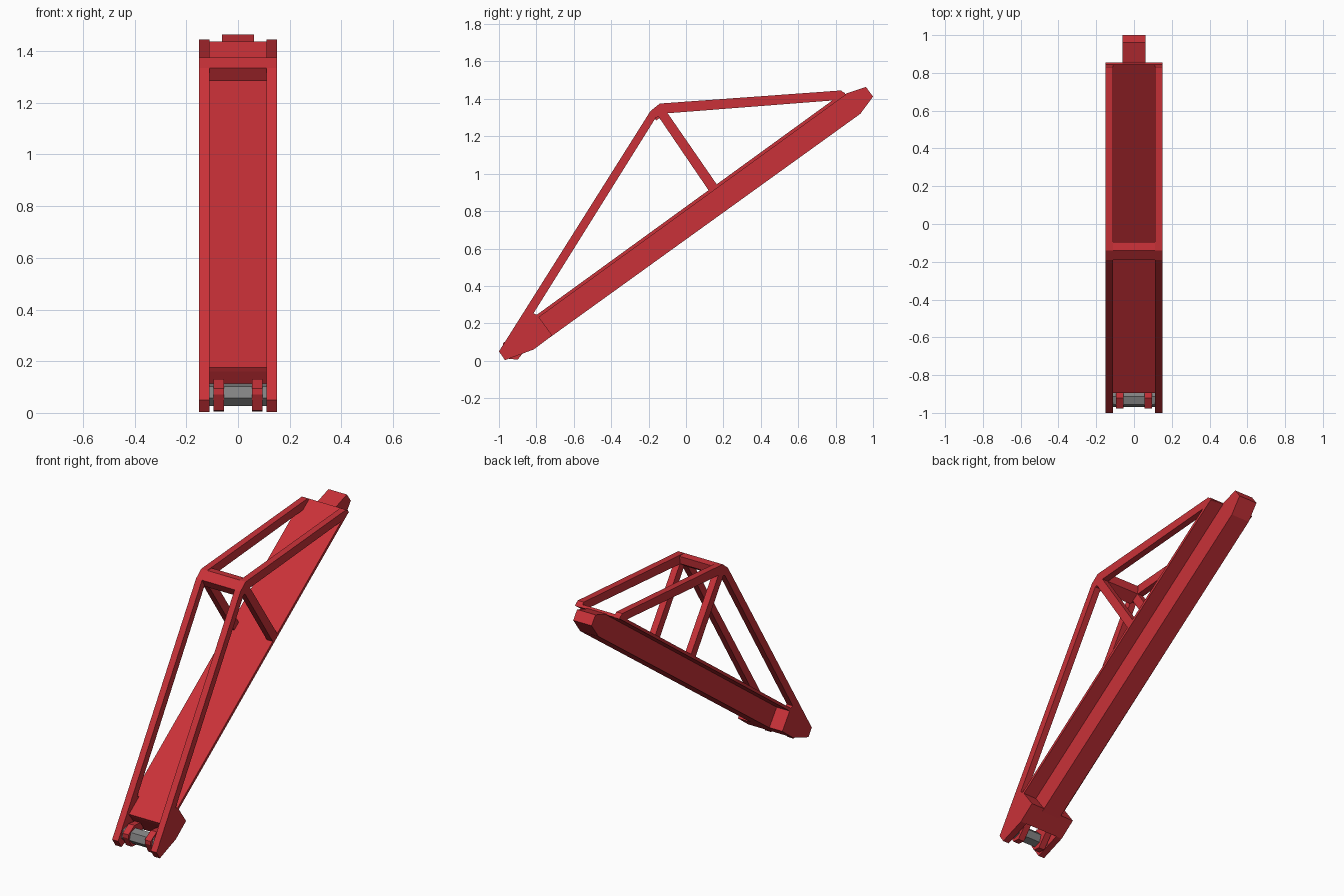
import bpy, bmesh, math


def material(name, rgb):
    m = bpy.data.materials.new(name)
    m.diffuse_color = (*rgb, 1)
    return m


RED = material("red paint", (0.585, 0.031, 0.040))
GREY = material("grey steel", (0.23, 0.23, 0.23))


def slab(name, profile, x0, x1, mat=RED):
    """Side profile (y, z) extruded from x0 to x1."""
    bm = bmesh.new()
    a, b = [[bm.verts.new((x, y, z)) for y, z in profile] for x in (x0, x1)]
    n = len(a)
    bm.faces.new(a)
    bm.faces.new(b[::-1])
    for i in range(n):
        j = (i + 1) % n
        bm.faces.new((a[i], b[i], b[j], a[j]))
    bmesh.ops.recalc_face_normals(bm, faces=bm.faces)
    me = bpy.data.meshes.new(name)
    bm.to_mesh(me)
    bm.free()
    me.materials.append(mat)
    ob = bpy.data.objects.new(name, me)
    bpy.context.collection.objects.link(ob)


def pair(name, profile, x0, x1):
    slab("right_" + name, profile, x0, x1)
    slab("left_" + name, profile, -x1, -x0)


# Wide thin deck plate along the slope
slab("deck_plate", [(-0.895, 0.175), (0.845, 1.437), (0.855, 1.422), (-0.886, 0.160)], -0.15, 0.15)

# Narrow box beam under the deck, ending in the nose
slab("box_beam", [(-0.795, 0.237), (0.83, 1.416), (0.86, 1.43), (0.962, 1.464), (1.0, 1.412),
                  (0.932, 1.32), (-0.73, 0.123)], -0.062, 0.062)

# Foot block and its side cheeks
slab("foot_block", [(-0.891, 0.17), (-0.813, 0.061), (-0.715, 0.135), (-0.793, 0.241)], -0.149, 0.149)
pair("foot_cheek", [(-1.0, 0.05), (-0.968, 0.003), (-0.813, 0.061), (-0.715, 0.135),
                    (-0.795, 0.245), (-0.86, 0.272)], 0.11, 0.15)

# Triangular frame: long legs, top arms and struts
pair("long_leg", [(-1.0, 0.05), (-0.94, 0.04), (-0.805, 0.27), (-0.155, 1.31), (-0.15, 1.365), (-0.19, 1.335)],
     0.11, 0.15)
pair("top_arm", [(-0.19, 1.335), (-0.14, 1.375), (0.83, 1.445), (0.855, 1.42),
                 (0.79, 1.392), (-0.10, 1.323), (-0.16, 1.30)], 0.11, 0.15)
pair("strut", [(-0.152, 1.312), (-0.10, 1.326), (0.165, 0.942), (0.125, 0.905)], 0.11, 0.15)

# Crossbar joining both frames at the peak
slab("peak_crossbar", [(-0.19, 1.335), (-0.14, 1.375), (-0.095, 1.372), (-0.10, 1.325),
                       (-0.16, 1.285)], -0.112, 0.112)

# Hinge: lugs and pin
pair("hinge_lug", [(-0.978, 0.095), (-0.978, 0.072), (-0.945, 0.01), (-0.90, 0.006),
                   (-0.835, 0.085), (-0.862, 0.125), (-0.92, 0.131)], 0.055, 0.095)
pin = [(-0.925 + 0.045 * math.cos(a), 0.07 + 0.045 * math.sin(a))
       for a in (math.radians(15 + 60 * i) for i in range(6))]
slab("hinge_pin", pin, -0.11, 0.11, GREY)
